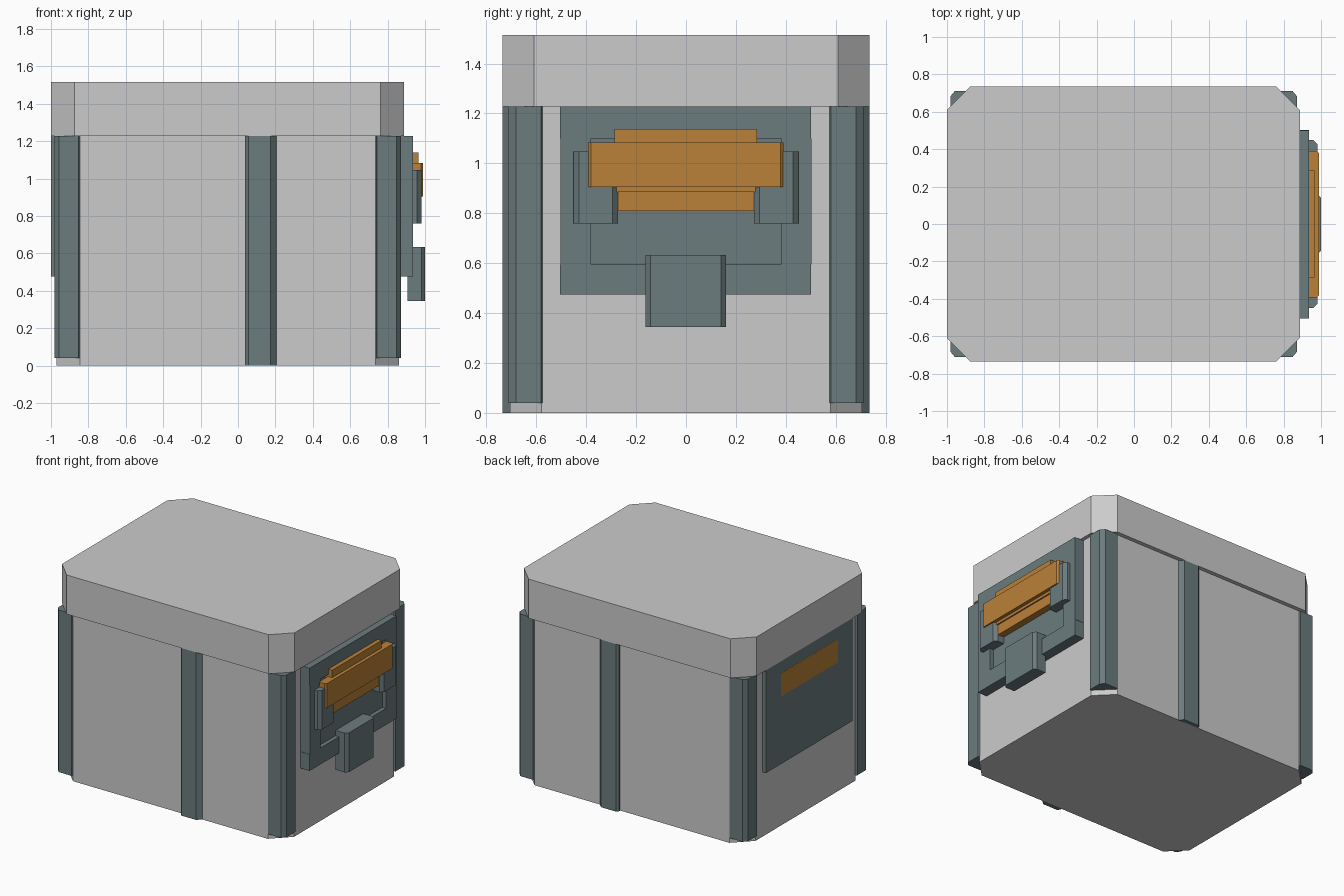
import bpy, bmesh

if "Cube" in bpy.data.objects:
    bpy.data.objects.remove(bpy.data.objects["Cube"])


def material(name, rgb):
    m = bpy.data.materials.new(name)
    m.diffuse_color = (*rgb, 1)
    m.use_nodes = True
    m.node_tree.nodes["Principled BSDF"].inputs["Base Color"].default_value = m.diffuse_color
    return m


SLATE = material("slate", (0.15, 0.20, 0.21))
ORANGE = material("orange", (0.50, 0.22, 0.04))


def prism(name, pts, z0, z1, mat=None):
    """Extrude a plan outline from z0 to z1."""
    bm = bmesh.new()
    f = bm.faces.new([bm.verts.new((x, y, z0)) for x, y in pts])
    top = bmesh.ops.extrude_face_region(bm, geom=[f])["geom"]
    bmesh.ops.translate(bm, vec=(0, 0, z1 - z0),
                        verts=[v for v in top if isinstance(v, bmesh.types.BMVert)])
    bmesh.ops.recalc_face_normals(bm, faces=bm.faces[:])
    me = bpy.data.meshes.new(name)
    bm.to_mesh(me)
    bm.free()
    ob = bpy.data.objects.new(name, me)
    bpy.context.collection.objects.link(ob)
    if mat:
        me.materials.append(mat)
    return ob


def octo(x0, x1, y0, y1, c):
    """Rectangle with cut corners."""
    return [(x0 + c, y0), (x1 - c, y0), (x1, y0 + c), (x1, y1 - c),
            (x1 - c, y1), (x0 + c, y1), (x0, y1 - c), (x0, y0 + c)]


def box(name, x0, x1, y0, y1, z0, z1, mat=None):
    return prism(name, [(x0, y0), (x1, y0), (x1, y1), (x0, y1)], z0, z1, mat)


def tab(name, x0, x1, y0, y1, z0, z1, c, mat):
    """Block whose outer vertical edges are chamfered."""
    return prism(name, [(x0, y0), (x1 - c, y0), (x1, y0 + c), (x1, y1 - c),
                        (x1 - c, y1), (x0, y1)], z0, z1, mat)


# Main body and lid
CX = -0.055
prism("body", octo(-0.97, 0.86, -0.705, 0.705, 0.125), 0, 1.228)
prism("lid", octo(-1, 0.887, -0.735, 0.735, 0.125), 1.228, 1.515)

# Corner posts
for sx in (-1, 1):
    for sy in (-1, 1):
        a, b = 0.927, 0.712
        plan = [(a - 0.145, b - 0.03), (a - 0.13, b), (a - 0.025, b), (a, b - 0.03),
                (a, b - 0.13), (a - 0.025, b - 0.145), (a - 0.12, b - 0.12)]
        prism("corner_post", [(CX + sx * x, sy * y) for x, y in plan], 0.04, 1.228, SLATE)

# Band around the middle, flush with the lid
for s in (-1, 1):
    plan = [(0.04, 0.70), (0.04, 0.72), (0.055, 0.735), (0.175, 0.735), (0.205, 0.705), (0.205, 0.70)]
    prism("middle_band", [(x, s * y) for x, y in plan], 0, 1.228, SLATE)

# Left side plate with inlaid strip
box("left_plate", -1, -0.96, -0.5, 0.5, 0.475, 1.228, SLATE)
box("left_inlay", -1.001, -0.98, -0.33, 0.33, 0.97, 1.14, ORANGE)

# Right plate: a frame around a sunken panel
P0, P1 = 0.855, 0.935
box("plate_bottom", P0, P1, -0.505, 0.5, 0.475, 0.595, SLATE)
box("plate_top", P0, P1, -0.505, 0.5, 1.10, 1.228, SLATE)
for s in (-1, 1):
    box("plate_side", P0, P1, *sorted((s * 0.38, s * 0.502)), 0.595, 1.10, SLATE)
box("plate_recess", P0, 0.905, -0.38, 0.38, 0.595, 1.10, SLATE)

# Brackets and latch tab
for s in (-1, 1):
    tab("bracket", 0.88, 0.98, *sorted((s * 0.272, s * 0.45)), 0.76, 1.047, 0.022, SLATE)
tab("latch_tab", 0.905, 1.0, -0.163, 0.16, 0.345, 0.633, 0.02, SLATE)

# Orange handle
tab("handle_bar", 0.93, 0.99, -0.392, 0.39, 0.905, 1.083, 0.012, ORANGE)
box("handle_top", 0.89, 0.965, -0.287, 0.285, 0.885, 1.138, ORANGE)
box("handle_lip", 0.89, 0.955, -0.283, 0.28, 0.81, 0.885, ORANGE)
